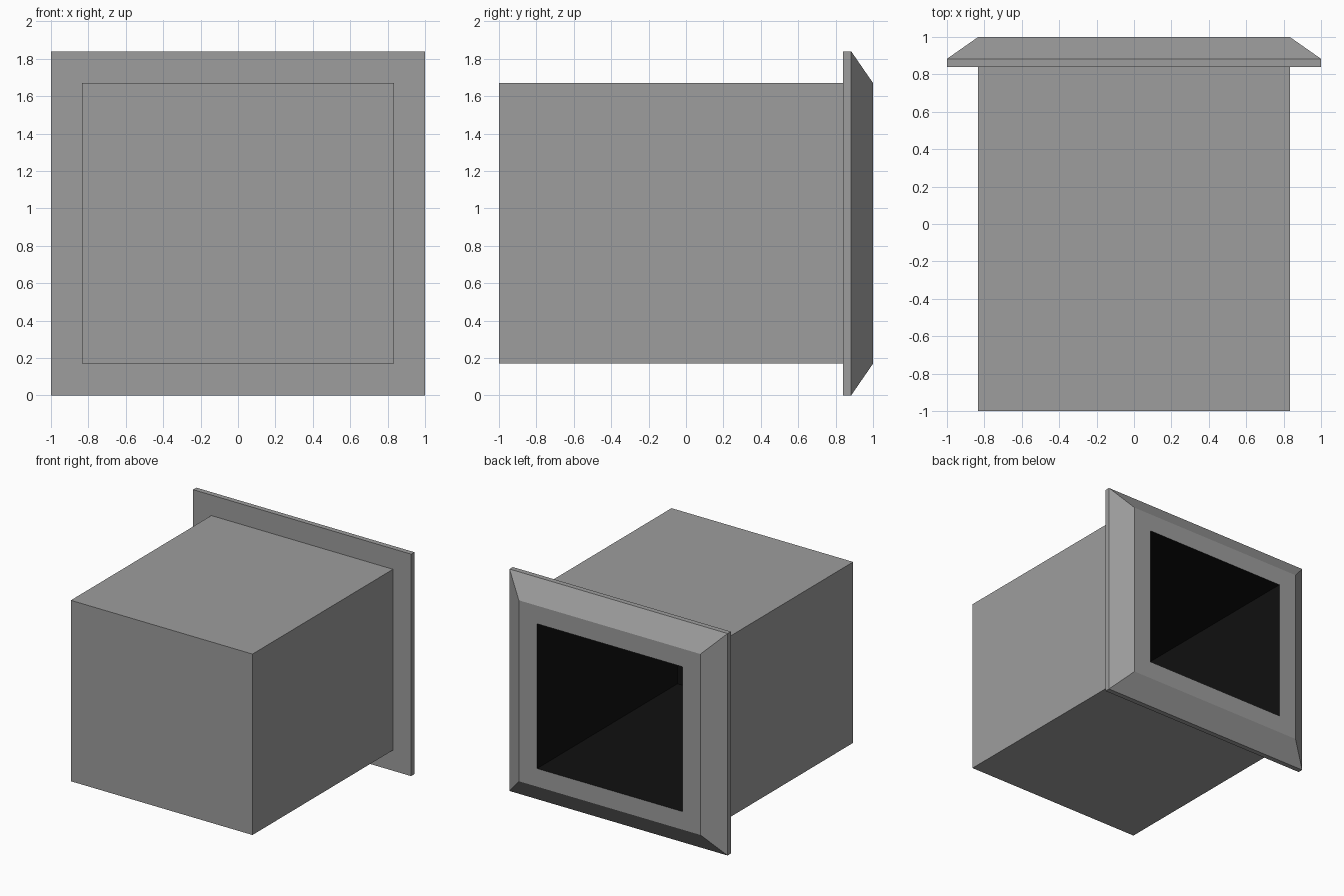
import bpy, bmesh

if "Cube" in bpy.data.objects:
    bpy.data.objects.remove(bpy.data.objects["Cube"])

CZ = 0.92  # height of the duct axis


def material(name, v):
    m = bpy.data.materials.new(name)
    m.diffuse_color = (v, v, v, 1)
    m.use_nodes = True
    m.node_tree.nodes["Principled BSDF"].inputs["Base Color"].default_value = m.diffuse_color
    return m


grey = material("metal grey", 0.34)
black = material("inner black", 0.005)


def tube(name, sections, mats, dark_from=None):
    """Skin rectangles (half width, half height, y) in order and cap the ends."""
    bm = bmesh.new()
    loops = [[bm.verts.new((sx * hx, y, CZ + sz * hz))
              for sx, sz in ((-1, -1), (1, -1), (1, 1), (-1, 1))]
             for hx, hz, y in sections]
    for i, (a, b) in enumerate(zip(loops, loops[1:])):
        for k in range(4):
            f = bm.faces.new((a[k], a[(k + 1) % 4], b[(k + 1) % 4], b[k]))
            f.material_index = int(dark_from is not None and i >= dark_from)
    bm.faces.new(loops[0])
    end = bm.faces.new(loops[-1][::-1])
    end.material_index = int(dark_from is not None)
    bmesh.ops.recalc_face_normals(bm, faces=bm.faces)
    me = bpy.data.meshes.new(name)
    bm.to_mesh(me)
    bm.free()
    for m in mats:
        me.materials.append(m)
    ob = bpy.data.objects.new(name, me)
    bpy.context.collection.objects.link(ob)
    return ob


# One continuous skin: body, stepped flange, bevel, rim, then the dark cavity
tube("flanged_hollow_box", [
    (0.833, 0.75, -1.0),     # closed front
    (0.833, 0.75, 0.84),     # body meets flange
    (1.0, 0.92, 0.84),       # flange step
    (1.0, 0.92, 0.883),      # flange edge
    (0.833, 0.75, 1.0),      # bevel
    (0.666, 0.60, 1.0),      # rim around opening
    (0.666, 0.60, -0.84),    # cavity bottom
], [grey, black], dark_from=5)
